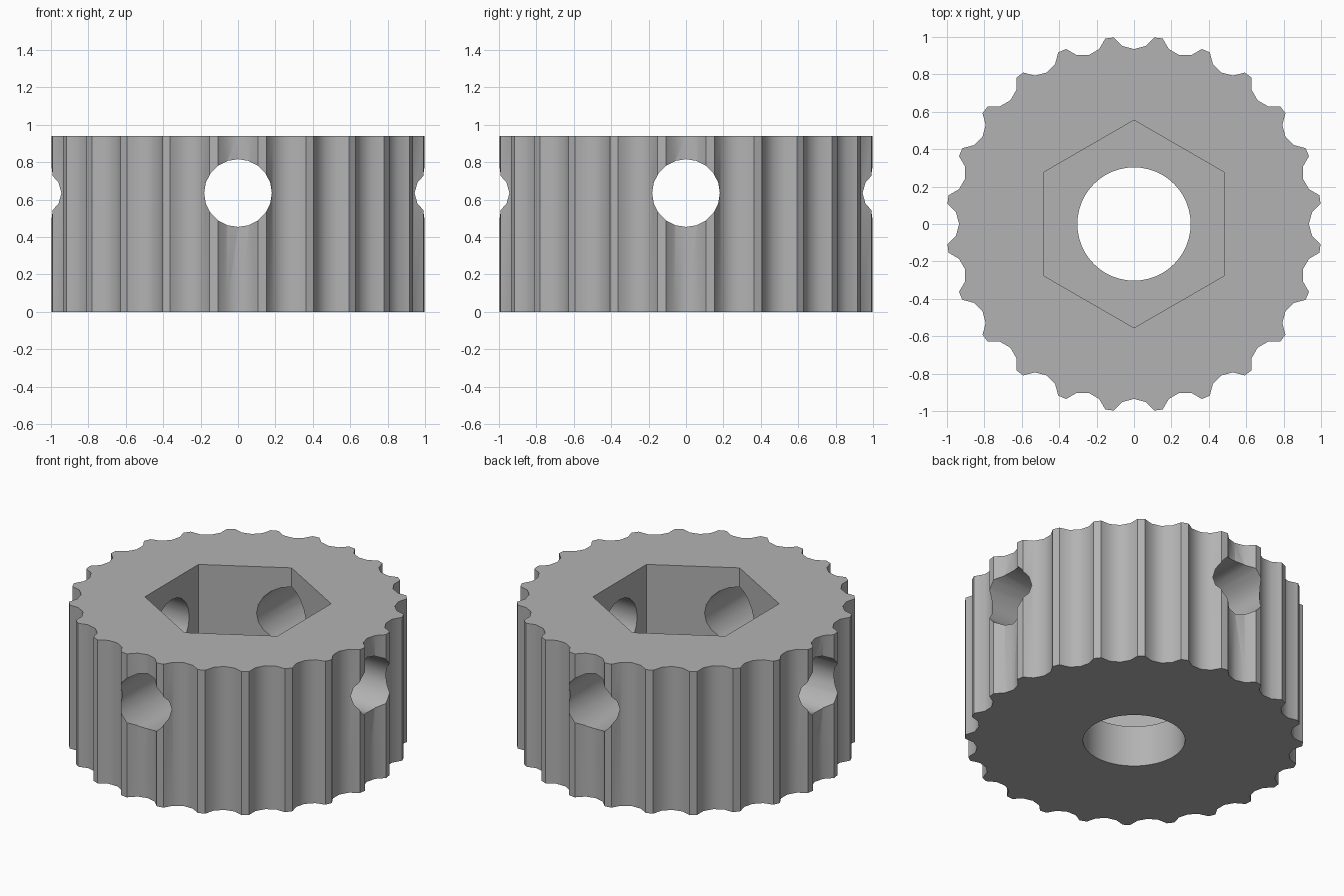
import bpy
import bmesh
from math import sin, cos, pi, radians
from mathutils import Matrix, Vector

HEIGHT, FLOOR, HOLE_Z = 0.94, 0.27, 0.635
TEETH = 24

default = bpy.data.objects.get("Cube")
if default:
    bpy.data.objects.remove(default)

grey = bpy.data.materials.new("plain grey")
grey.use_nodes = True
colour = (0.45, 0.45, 0.45, 1)
grey.diffuse_color = colour
grey.node_tree.nodes["Principled BSDF"].inputs["Base Color"].default_value = colour


def prism(name, outline, z0, z1, matrix=Matrix()):
    """Extrude a flat outline between two heights."""
    bm = bmesh.new()
    face = bm.faces.new([bm.verts.new((x, y, z0)) for x, y in outline])
    top = bmesh.ops.extrude_face_region(bm, geom=[face], use_keep_orig=True)["geom"]
    bmesh.ops.translate(bm, vec=(0, 0, z1 - z0),
                        verts=[v for v in top if isinstance(v, bmesh.types.BMVert)])
    bmesh.ops.recalc_face_normals(bm, faces=bm.faces)
    bm.transform(matrix)
    mesh = bpy.data.meshes.new(name)
    bm.to_mesh(mesh)
    bm.free()
    mesh.materials.append(grey)
    obj = bpy.data.objects.new(name, mesh)
    bpy.context.collection.objects.link(obj)
    return obj


def polygon(radius, sides, start=0.0):
    return [(radius * cos(start + 2 * pi * i / sides),
             radius * sin(start + 2 * pi * i / sides)) for i in range(sides)]


# Scalloped rim: a shallow round groove repeated, with narrow flat teeth between
outline = []
for i in range(TEETH):
    turn = Matrix.Rotation(2 * pi * i / TEETH, 2)
    for a in range(120, 241, 30):
        groove = Vector((1.06 + 0.125 * cos(radians(a)), -0.125 * sin(radians(a))))
        outline.append(turn @ groove)
knob = prism("scalloped_knob", outline, 0, HEIGHT)

# Shaft bore, hexagonal nut pocket and the two crossing screw holes
screw = polygon(0.181, 20)
cutters = [
    prism("shaft_bore_cutter", polygon(0.303, 48), -0.2, 1.2),
    prism("nut_pocket_cutter", polygon(0.555, 6, pi / 2), FLOOR, 1.2),
]
for name, axis in (("side_hole_cutter", "Y"), ("front_hole_cutter", "X")):
    place = Matrix.Translation((0, 0, HOLE_Z)) @ Matrix.Rotation(pi / 2, 4, axis)
    cutters.append(prism(name, screw, -1.2, 1.2, place))

bpy.ops.object.select_all(action="DESELECT")
knob.select_set(True)
bpy.context.view_layer.objects.active = knob
for cutter in cutters:
    mod = knob.modifiers.new(cutter.name, "BOOLEAN")
    mod.operation = "DIFFERENCE"
    mod.solver = "EXACT"
    mod.object = cutter
    bpy.ops.object.modifier_apply(modifier=mod.name)
    bpy.data.objects.remove(cutter)

bpy.ops.object.shade_smooth_by_angle(angle=radians(35))
